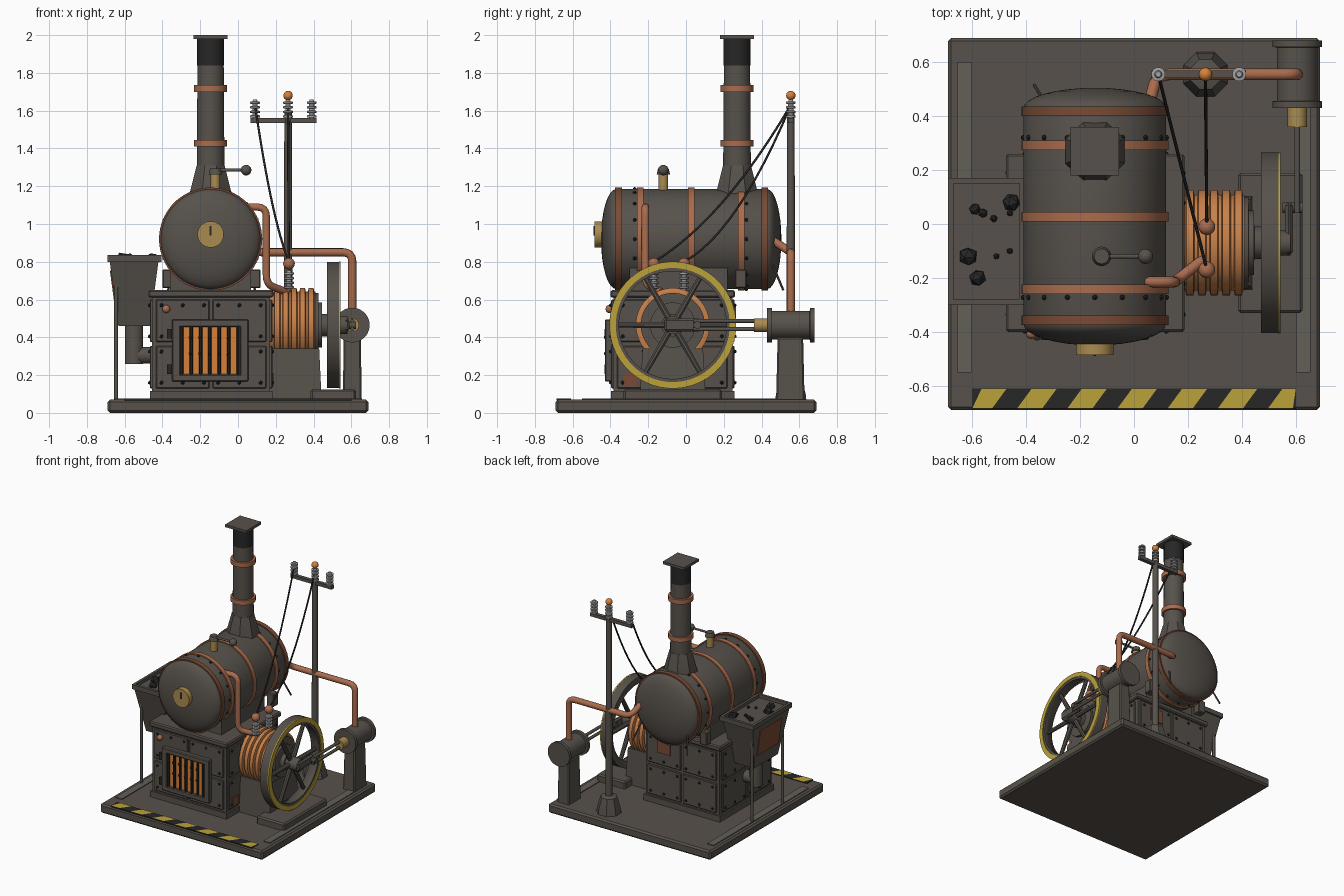
import bpy, bmesh, math, random
from mathutils import Vector

random.seed(4)
if "Cube" in bpy.data.objects:
    bpy.data.objects.remove(bpy.data.objects["Cube"])


def material(name, *rgb):
    m = bpy.data.materials.new(name)
    m.use_nodes = True
    m.diffuse_color = (*rgb, 1)
    m.node_tree.nodes["Principled BSDF"].inputs["Base Color"].default_value = (*rgb, 1)
    return m


IRON = material("dark iron", .095, .083, .07)
RAIL = material("worn iron", .125, .112, .095)
BLACK = material("soot black", .02, .02, .02)
COPPER = material("copper", .4, .15, .075)
RUST = material("dark copper", .19, .07, .035)
COIL = material("coil copper", .58, .22, .07)
GLOW = material("fire orange", .68, .22, .04)
YELLOW = material("yellow paint", .5, .36, .04)
BRASS = material("brass", .4, .26, .08)
STEEL = material("pale steel", .36, .36, .36)


def finish(name, bm, mat, smooth=True):
    bmesh.ops.recalc_face_normals(bm, faces=bm.faces)
    me = bpy.data.meshes.new(name)
    bm.to_mesh(me)
    bm.free()
    me.materials.append(mat)
    ob = bpy.data.objects.new(name, me)
    bpy.context.collection.objects.link(ob)
    if smooth:
        bpy.ops.object.select_all(action="DESELECT")
        ob.select_set(True)
        bpy.context.view_layer.objects.active = ob
        bpy.ops.object.shade_smooth_by_angle(angle=math.radians(35))
    return ob


def box(name, mat, x, y, z, taper=1.0, bevel=0.0):
    """Box from (low, high) ranges; taper scales the bottom end."""
    bm = bmesh.new()
    bmesh.ops.create_cube(bm, size=1)
    for v in bm.verts:
        k = taper if v.co.z < 0 else 1
        v.co = [sum(r) / 2 + c * s * (r[1] - r[0]) for r, c, s in zip((x, y, z), v.co, (k, k, 1))]
    if bevel:
        bmesh.ops.bevel(bm, geom=bm.edges[:], offset=bevel, segments=1, affect="EDGES")
    return finish(name, bm, mat, False)


def lathe(name, mat, origin, axis, profile, n=32):
    """Turn (distance along axis, radius) points into a closed solid."""
    bm = bmesh.new()
    q = Vector((0, 0, 1)).rotation_difference(Vector(axis))
    rings = []
    for t, r in profile:
        angles = [(i + .5) * math.tau / n for i in range(n)]
        rings.append([bm.verts.new(Vector(origin) + q @ Vector((r * math.cos(a), r * math.sin(a), t)))
                      for a in angles])
    for a, b in zip(rings, rings[1:]):
        for i in range(n):
            bm.faces.new((a[i], a[i - 1], b[i - 1], b[i]))
    bm.faces.new(rings[0])
    bm.faces.new(rings[-1])
    return finish(name, bm, mat)


def rod(name, mat, a, b, r, r2=None, n=24):
    d = Vector(b) - Vector(a)
    return lathe(name, mat, a, d.normalized(), [(0, r), (d.length, r if r2 is None else r2)], n)


def ring(name, mat, origin, axis, inner, outer, width, n=48):
    ob = lathe(name, mat, origin, axis, [(0, inner), (0, outer), (width, outer), (width, inner), (0, inner)], n)
    bm = bmesh.new()
    bm.from_mesh(ob.data)
    bmesh.ops.delete(bm, geom=[f for f in bm.faces if len(f.verts) > 4], context="FACES")
    bmesh.ops.remove_doubles(bm, verts=bm.verts, dist=1e-5)
    bm.to_mesh(ob.data)
    bm.free()


def balls(name, mat, points, r, sub=2, smooth=True):
    bm = bmesh.new()
    for p in points:
        new = bmesh.ops.create_icosphere(bm, subdivisions=sub, radius=r)["verts"]
        bmesh.ops.translate(bm, verts=new, vec=p)
    return finish(name, bm, mat, smooth)


def pipe(name, mat, points, r, corner=.05):
    """Round pipe whose bends are rounded with short quadratic arcs."""
    pts = [Vector(p) for p in points]
    path = [pts[0]]
    for a, b, c in zip(pts, pts[1:], pts[2:]):
        s, e = b + (a - b).normalized() * corner, b + (c - b).normalized() * corner
        path += [s * (1 - t) ** 2 + b * 2 * t * (1 - t) + e * t * t for t in (0, .25, .5, .75, 1)]
    path.append(pts[-1])
    cu = bpy.data.curves.new(name, "CURVE")
    cu.dimensions, cu.bevel_depth, cu.bevel_resolution, cu.use_fill_caps = "3D", r, 3, True
    sp = cu.splines.new("POLY")
    sp.points.add(len(path) - 1)
    for p, co in zip(sp.points, path):
        p.co = (*co, 1)
    cu.materials.append(mat)
    ob = bpy.data.objects.new(name, cu)
    bpy.context.collection.objects.link(ob)
    bpy.ops.object.select_all(action="DESELECT")
    ob.select_set(True)
    bpy.context.view_layer.objects.active = ob
    bpy.ops.object.convert(target="MESH")
    bpy.ops.object.shade_smooth_by_angle(angle=math.radians(50))


# Base slab, side rails and hazard strip
box("base", IRON, (-.69, .69), (-.69, .69), (0, .07), bevel=.012)
box("left_rail", RAIL, (-.655, -.6), (-.55, .6), (.065, .076))
box("right_rail", RAIL, (.6, .655), (-.55, .6), (.065, .076))
box("hazard_strip", BLACK, (-.6, .6), (-.685, -.61), (.066, .075))
bm = bmesh.new()
for i in range(7):
    x = -.62 + i * .186
    quad = [(x, -.685), (x + .093, -.685), (x + .148, -.61), (x + .055, -.61)]
    bm.faces.new([bm.verts.new((max(-.6, min(.6, u)), v, .077)) for u, v in quad])
finish("hazard_stripes", bm, YELLOW, False)

# Firebox with riveted panels on all four sides
X0, X1, Y0, Y1 = -.455, .17, -.385, .245
box("firebox", IRON, (X0, X1), (Y0, Y1), (.07, .63))
box("firebox_skirt", IRON, (X0 - .012, X1 + .012), (Y0 - .012, Y1 + .012), (.07, .115))
box("firebox_lid", IRON, (-.475, .187), (-.4, .26), (.61, .65), bevel=.008)
rivets = []
for zr in ((.13, .355), (.375, .6)):
    for side in (0, 1):
        lo = X0 + .02 + side * .3
        xr = (lo, lo + .285)
        for y in (Y0, Y1):
            box("firebox_panel", IRON, xr, (y - .012, y + .012), zr, bevel=.005)
            rivets += [(u, y + math.copysign(.012, y), w) for u in (xr[0] + .03, sum(xr) / 2, xr[1] - .03)
                       for w in (zr[0] + .03, zr[1] - .03)]
        lo = Y0 + .02 + side * .3
        yr = (lo, lo + .285)
        for x in (X0, X1):
            box("firebox_panel", IRON, (x - .012, x + .012), yr, zr, bevel=.005)
            rivets += [(x + math.copysign(.012, x), u, w) for u in (yr[0] + .03, sum(yr) / 2, yr[1] - .03)
                       for w in (zr[0] + .03, zr[1] - .03)]
balls("firebox_rivets", BLACK, rivets, .011, 1)
box("side_badge", RUST, (X1, X1 + .018), (-.33, -.26), (.14, .21))
box("rear_badge", RUST, (-.05, .06), (Y1, Y1 + .02), (.47, .57))
balls("front_valve", COPPER, [(-.38, -.405, .55)], .022)

# Fire door: glow, frame and grate bars
box("fire_glow", GLOW, (-.31, .015), (-.412, -.385), (.2, .465))
for x in (-.35, .01):
    box("door_side", IRON, (x, x + .045), (-.43, -.385), (.165, .495), bevel=.006)
for z in (.165, .455):
    box("door_rail", IRON, (-.35, .055), (-.43, -.385), (z, z + .04), bevel=.006)
for i in range(7):
    rod("grate_bar", BLACK, (-.297 + i * .0495, -.418, .2), (-.297 + i * .0495, -.418, .46), .01, n=8)
balls("grate_studs", BLACK, [(-.25 + i * .05, -.425, z) for i in range(5) for z in (.315, .4)], .011, 1)
for z in (.23, .42):
    rod("door_hinge", BLACK, (-.36, -.42, z - .025), (-.36, -.42, z + .025), .013, n=12)

# Boiler with domed ends, bands and saddle
BX, BZ, BR = -.145, .92, .265
dome = [(math.sin(a), math.cos(a)) for a in (i * math.pi / 16 for i in range(9))]
front = [(-.37 - .08 * s, max(BR * c, .002)) for s, c in reversed(dome)]
back = [(.43 + .075 * s, max(BR * c, .002)) for s, c in dome]
lathe("boiler", IRON, (BX, 0, BZ), (0, 1, 0), front + back, 48)
for y, w, m in ((-.375, .035, RUST), (-.26, .035, COPPER), (.01, .035, COPPER), (.275, .035, COPPER), (.4, .035, RUST)):
    rod("boiler_band", m, (BX, y, BZ), (BX, y + w, BZ), BR + .008, n=48)
balls("boiler_rivets", BLACK, [(BX + BR * math.cos(a), y, BZ + BR * math.sin(a)) for y in (-.272, .32)
                               for a in (i * math.tau / 16 for i in range(16))], .011, 1)
box("boiler_saddle", IRON, (-.36, .07), (-.3, .22), (.64, .78))
for x in (-.37, .09):
    box("band_lug", IRON, (x - .03, x + .03), (.26, .32), (.66, .76), bevel=.006)
    rod("boiler_stay", IRON, (BX + (x - BX) * .85, .46, .78), (x, .515, .65), .006, n=8)
rod("front_gauge", BRASS, (BX, -.485, .945), (BX, -.43, .945), .07)
box("gauge_needle", BLACK, (BX - .005, BX + .005), (-.49, -.48), (.94, .99))

# Whistle valve and lever
rod("whistle", BRASS, (-.12, -.12, 1.15), (-.12, -.12, 1.265), .026)
rod("whistle_cap", IRON, (-.12, -.12, 1.262), (-.12, -.12, 1.295), .036, .028)
rod("whistle_lever", IRON, (-.12, -.12, 1.285), (.04, -.12, 1.285), .008, n=12)
balls("lever_knob", IRON, [(.043, -.12, 1.285)], .028, 3)

# Chimney
CY = .27
lathe("chimney_foot", IRON, (BX, CY, 0), (0, 0, 1), [(1.1, .125), (1.17, .118), (1.31, .08)], 8)
rod("chimney", IRON, (BX, CY, 1.3), (BX, CY, 1.85), .074, .07)
rod("chimney_tip", BLACK, (BX, CY, 1.84), (BX, CY, 1.985), .072)
for z in (1.41, 1.7):
    rod("chimney_band", COPPER, (BX, CY, z), (BX, CY, z + .035), .088)
box("chimney_cap", IRON, (BX - .09, BX + .09), (CY - .09, CY + .09), (1.98, 2))

# Coal hopper, chute and legs
box("hopper", IRON, (-.68, -.42), (-.29, .16), (.46, .81), taper=.64)
for x in (-.69, -.425):
    box("hopper_rim", IRON, (x, x + .02), (-.3, .17), (.8, .835))
for y in (-.3, .15):
    box("hopper_rim", IRON, (-.69, -.405), (y, y + .02), (.8, .835))
badge = box("hopper_badge", RUST, (-.006, .006), (-.13, .13), (-.1, .1))
badge.location, badge.rotation_euler = (-.659, -.065, .655), (0, -.135, 0)
rod("chute", IRON, (-.55, -.065, .47), (-.55, -.065, .26), .048)
rod("chute_elbow", IRON, (-.55, -.065, .305), (-.44, -.065, .305), .045)
for y in (-.25, .12):
    rod("hopper_leg", IRON, (-.645, y, .06), (-.645, y, .78), .011, n=12)
for x, y, r in ((-.455, .08, .034), (-.59, .055, .022), (-.56, .04, .018), (-.52, .02, .014), (-.46, .04, .012),
                (-.615, -.12, .036), (-.58, -.2, .032), (-.51, -.12, .012), (-.46, -.1, .012)):
    lump = balls("coal", BLACK, [(0, 0, 0)], r, 1, False)
    lump.location = (x, y, .815)
    lump.rotation_euler = [random.uniform(0, 3) for _ in range(3)]

# Generator: ribbed coil, end plates and mount
GY, GZ = -.07, .465
ribs = [(.16, .17)]
for i in range(5):
    x = .19 + i * .045
    ribs += [(x, .178), (x + .004, .196), (x + .03, .196), (x + .034, .178)]
lathe("coil", COIL, (0, GY, GZ), (1, 0, 0), ribs + [(.41, .178)], 40)
lathe("coil_end", IRON, (0, GY, GZ), (1, 0, 0),
      [(.4, .17), (.425, .17), (.426, .12), (.445, .12), (.446, .06), (.48, .06)], 40)
box("generator_mount", IRON, (.17, .43), (-.23, .09), (.06, .34), taper=1.1)
box("flywheel_pad", IRON, (.385, .625), (-.33, .19), (.06, .125), bevel=.01)

# Flywheel, crank and connecting rod
ring("flywheel_rim", IRON, (.47, GY, GZ), (1, 0, 0), .285, .335, .068)
ring("flywheel_paint", YELLOW, (.535, GY, GZ), (1, 0, 0), .302, .336, .008)
for i in range(6):
    a = i * math.tau / 6
    rod("spoke", IRON, (.505, GY, GZ), (.505, GY + .295 * math.cos(a), GZ + .295 * math.sin(a)), .019, .014, 8)
rod("flywheel_hub", IRON, (.44, GY, GZ), (.58, GY, GZ), .048)
box("crank", IRON, (.56, .59), (-.115, .08), (GZ - .035, GZ + .035), bevel=.012)
rod("crank_pin", IRON, (.55, .06, GZ), (.625, .06, GZ), .02)
for z in (GZ - .022, GZ + .022):
    rod("connecting_rod", IRON, (.605, .04, z), (.605, .4, z), .011, n=12)

# Steam cylinder on its pedestal
SX = .605
lathe("steam_cylinder", IRON, (SX, 0, GZ), (0, 1, 0),
      [(.43, .092), (.455, .092), (.456, .076), (.655, .076), (.656, .092), (.68, .092)], 32)
rod("gland", BRASS, (SX, .36, GZ), (SX, .435, GZ), .036)
box("pedestal", IRON, (SX - .045, SX + .045), (.485, .62), (.06, .4), taper=1.12, bevel=.008)

# Copper steam pipes
pipe("steam_pipe", COPPER, [(.05, .42, .94), (.085, .555, .85), (SX, .555, .85), (SX, .555, .5)], .022)
pipe("feed_pipe", COPPER, [(.02, -.215, 1.09), (.15, -.215, 1.09), (.15, -.215, .68), (.26, -.13, .64)], .02)

# Pole with cross arm and insulators
PX, PY = .265, .555
lathe("pole_foot", IRON, (PX, PY, 0), (0, 0, 1), [(.06, .09), (.1, .085), (.19, .06), (.2, .03)], 8)
rod("pole", IRON, (PX, PY, .1), (PX, PY, 1.6), .025, .02, 16)
box("cross_arm", IRON, (.065, .415), (PY - .014, PY + .014), (1.535, 1.56))


def insulator(x, y, z):
    discs = [(0, .012)]
    for i in range(4):
        h = .008 + i * .024
        discs += [(h, .014), (h + .002, .026), (h + .012, .026), (h + .014, .014)]
    lathe("insulator", STEEL, (x, y, z), (0, 0, 1), discs + [(.105, .01)], 16)


for x in (.09, PX, .39):
    insulator(x, PY, 1.555)
balls("pole_knob", GLOW, [(PX, PY, 1.68)], .025, 3)
TERMINALS = ((.27, -.01), (.27, -.17))
for x, y in TERMINALS:
    insulator(x, y, .65)
balls("terminal_knobs", COPPER, [(x, y, .79) for x, y in TERMINALS], .031, 3)

# Sagging wires from the pole to the terminals
for sx, (x, y), sag in ((PX, TERMINALS[0], .13), (.09, TERMINALS[1], .1)):
    a, b = Vector((sx, PY, 1.63)), Vector((x, y, .8))
    steps = [i / 12 for i in range(13)]
    pipe("wire", BLACK, [a.lerp(b, t) - Vector((0, 0, 4 * sag * t * (1 - t))) for t in steps], .006, .01)
